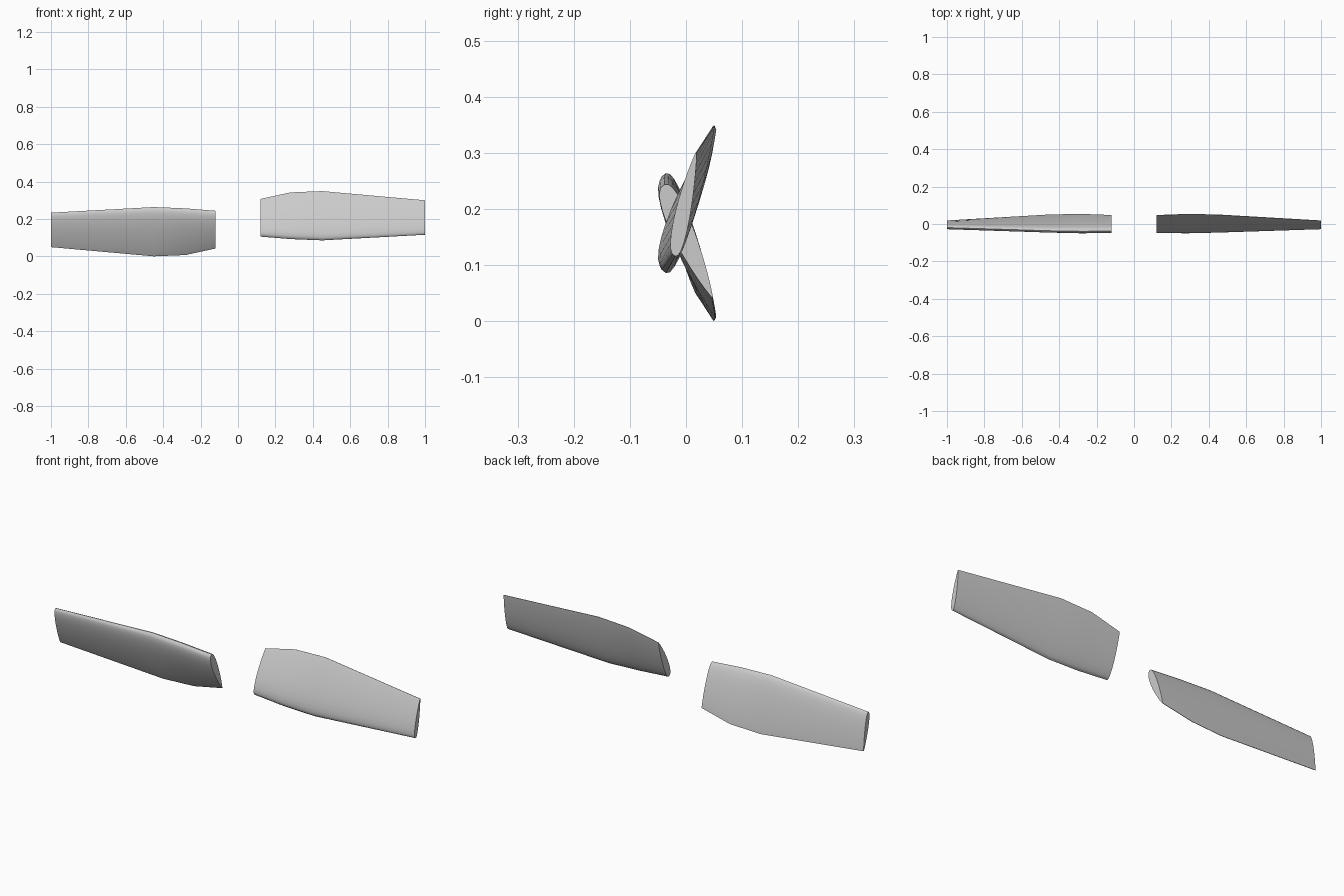
import bpy, bmesh, math
from mathutils import Vector

if "Cube" in bpy.data.objects:
    bpy.data.objects.remove(bpy.data.objects["Cube"])

# Plain grey blade material
grey = bpy.data.materials.new("light_grey")
grey.use_nodes = True
COLOUR = (0.6, 0.6, 0.6, 1)
grey.diffuse_color = COLOUR
grey.node_tree.nodes["Principled BSDF"].inputs["Base Color"].default_value = COLOUR

HUB_Z = 0.175
STEPS = 14
# x, leading edge (y, z), trailing edge (y, z), thickness
STATIONS = [
    (0.12, (-0.038, 0.106), (0.047, 0.307), 0.040),
    (0.28, (-0.039, 0.093), (0.053, 0.342), 0.044),
    (0.45, (-0.036, 0.086), (0.050, 0.349), 0.040),
    (1.00, (-0.019, 0.116), (0.018, 0.300), 0.027),
]


def bulge(u):
    """Half-thickness along the chord, one at its fullest."""
    a, b = 0.4, 0.9
    peak = a / (a + b)
    return (u ** a * (1 - u) ** b) / (peak ** a * (1 - peak) ** b)


def section(x, lead, trail, thick):
    """Closed aerofoil loop, fuller on the front side."""
    lead, trail = Vector((x, *lead)), Vector((x, *trail))
    chord = trail - lead
    front = Vector((0, -chord.z, chord.y)).normalized()
    us = [(1 - math.cos(math.pi * i / STEPS)) / 2 for i in range(STEPS + 1)]

    def side(u, share):
        offset = thick * share * bulge(u) + 0.001 * u
        return lead + chord * u + front * math.copysign(offset, share)

    def signed(u, share, sign):
        return lead + chord * u + front * sign * (thick * share * bulge(u) + 0.001 * u)

    return ([signed(u, 0.58, 1) for u in us]
            + [signed(u, 0.42, -1) for u in reversed(us[1:])])


def blade(name, turned):
    bm = bmesh.new()
    loops = []
    for station in STATIONS:
        points = section(*station)
        if turned:  # half turn about the hub axis
            points = [Vector((-p.x, p.y, 2 * HUB_Z - p.z)) for p in points]
        loops.append([bm.verts.new(p) for p in points])
    count = len(loops[0])
    for inner, outer in zip(loops, loops[1:]):
        for i in range(count):
            j = (i + 1) % count
            bm.faces.new((inner[i], inner[j], outer[j], outer[i]))
    # Flat root and tip caps
    bm.faces.new(loops[0])
    bm.faces.new(loops[-1])
    bmesh.ops.recalc_face_normals(bm, faces=bm.faces)
    mesh = bpy.data.meshes.new(name)
    bm.to_mesh(mesh)
    bm.free()
    mesh.materials.append(grey)
    obj = bpy.data.objects.new(name, mesh)
    bpy.context.collection.objects.link(obj)
    bpy.ops.object.select_all(action="DESELECT")
    obj.select_set(True)
    bpy.context.view_layer.objects.active = obj
    bpy.ops.object.shade_smooth_by_angle(angle=math.radians(40))


blade("left_blade", False)
blade("right_blade", True)
